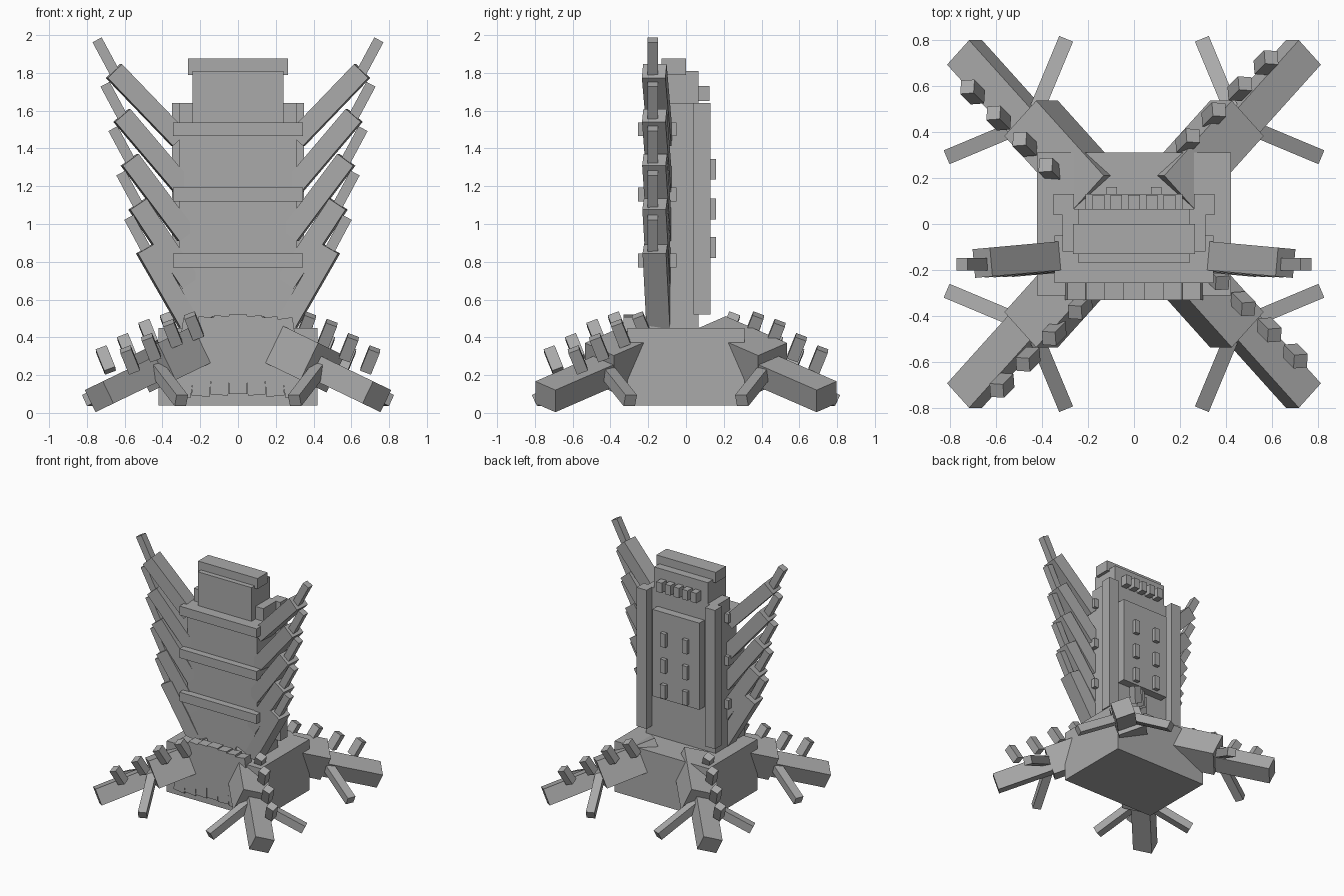
import bpy, math
from mathutils import Vector, Matrix

if "Cube" in bpy.data.objects:
    bpy.data.objects.remove(bpy.data.objects["Cube"])

grey = bpy.data.materials.new("plain grey")
grey.use_nodes = True
COLOR = (0.4, 0.4, 0.4, 1)
grey.diffuse_color = COLOR
grey.node_tree.nodes["Principled BSDF"].inputs["Base Color"].default_value = COLOR


def box(name, center, size, rot=Matrix()):
    """Box of the given size, turned by rot about its center."""
    bpy.ops.mesh.primitive_cube_add(size=1)
    ob = bpy.context.object
    ob.name = name
    ob.data.transform(Matrix.Translation(center) @ rot.to_4x4() @ Matrix.Diagonal((*size, 1)))
    ob.data.materials.append(grey)
    return ob


def span(name, lo, hi):
    """Upright box between two opposite corners."""
    lo, hi = Vector(lo), Vector(hi)
    return box(name, (lo + hi) / 2, hi - lo)


def turn(angle, axis):
    return Matrix.Rotation(angle, 4, axis)


def rod(name, a, b, width):
    """Square rod from a to b."""
    a, b = Vector(a), Vector(b)
    d = b - a
    return box(name, (a + b) / 2, (d.length, width, width), d.to_track_quat('X', 'Z').to_matrix())


# Base and tower
span("base", (-.42, -.31, .04), (.42, .31, .45))
span("tower_body", (-.31, -.2, .44), (.31, .065, 1.5))
span("tower_shoulders", (-.31, -.12, 1.5), (.31, .065, 1.64))
span("tower_head", (-.24, -.17, 1.5), (.24, .065, 1.81))
span("tower_cap", (-.265, -.13, 1.79), (.265, 0, 1.875))
for z in (.77, 1.12, 1.465):
    span("tower_band", (-.345, -.255, z), (.345, -.05, z + .073))

# Back of the tower: pillars, panel, studs
for s in (-1, 1):
    box("back_pillar", (s * .305, .085, 1.08), (.09, .09, 1.12))
    for z in (.875, 1.08, 1.29):
        box("panel_stud", (s * .097, .14, z), (.045, .04, .11))
span("back_panel", (-.21, .05, .8), (.21, .13, 1.5))
for i in range(-2, 3):
    box("head_stud", (i * .077, .09, 1.69), (.05, .07, .08))

# Fanned slats on the front of the base
for i in range(-3, 4):
    box("front_slat", (i * .09, -.29, .31 - abs(i) * .006), (.095, .08, .42), turn(-i * .045, 'Y'))

# Side arms with thin tips, steeper towards the bottom
for s in (-1, 1):
    for i in range(5):
        angle = math.radians(60 - i * 3.5)
        end = Vector((.49 + i * .042, -.175, .87 + i * .235))
        inner = end - Vector((math.cos(angle), -.09, math.sin(angle))) * .5
        center = (end + inner) / 2
        center.x *= s
        box("side_arm", center, (.5, .125, .105),
            turn(math.pi if s < 0 else 0, 'Z') @ turn(-s * .09, 'Z') @ turn(-angle, 'Y'))
        rod("arm_tip", (s * (end.x - .03), -.175, end.z - .055),
            (s * (end.x + .088), -.175, end.z + .165), .055)

# Four diagonal legs with side claws
for sx in (-1, 1):
    for sy in (-1, 1):
        tilt = turn(sx * .45, 'Y') @ turn(math.atan2(sy, sx), 'Z')
        box("upper_leg", (sx * .30, sy * .296, .31), (.46, .217, .217), tilt)
        box("lower_leg", (sx * .56, sy * .55, .17), (.55, .15, .13), tilt)
        rod("leg_claw", (sx * .43, sy * .45, .26), (sx * .80, sy * .295, .065), .065)
        rod("leg_claw", (sx * .45, sy * .43, .26), (sx * .30, sy * .79, .065), .065)

# Short spikes along each leg, leaning outwards
for k in range(4):
    face = math.pi / 4 + k * math.pi / 2
    out = Vector((math.cos(face), math.sin(face), 0))
    side = Vector((-out.y, out.x, 0))
    lean = Matrix.Rotation(.52, 4, side)
    for r, z in ((.42, .46), (.58, .42), (.74, .345), (.9, .28)):
        box("leg_spike", out * r + side * .09 + Vector((0, 0, z)), (.062, .062, .13), lean)
